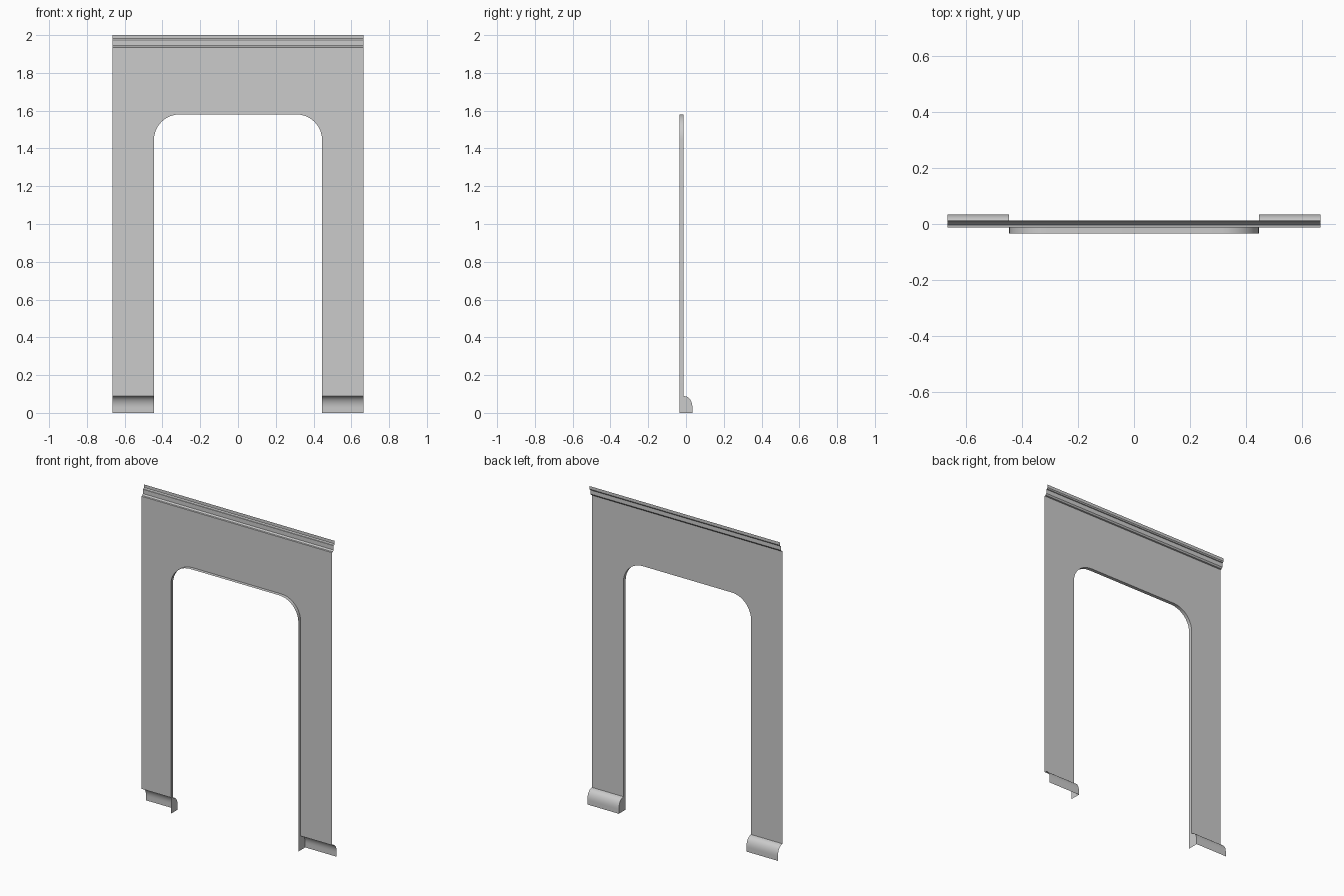
import bpy, bmesh
from math import sin, cos, pi

if "Cube" in bpy.data.objects:
    bpy.data.objects.remove(bpy.data.objects["Cube"])

W, OPEN, TOP, R = 0.665, 0.445, 1.58, 0.135   # half width, half opening, arch top, corner radius
FRONT, WALL, BACK = -0.034, -0.012, 0.034     # reveal edge, wall plane, foot edge
FOOT_Z, CROWN_Z = 0.09, 1.935


def make(name, build):
    bm = bmesh.new()
    build(bm)
    bmesh.ops.remove_doubles(bm, verts=bm.verts, dist=1e-5)
    me = bpy.data.meshes.new(name)
    bm.to_mesh(me)
    bm.free()
    ob = bpy.data.objects.new(name, me)
    bpy.context.collection.objects.link(ob)
    bpy.context.view_layer.objects.active = ob
    ob.select_set(True)
    bpy.ops.object.shade_smooth_by_angle(angle=0.5)
    ob.select_set(False)
    return ob


def face(bm, pts):
    bm.faces.new([bm.verts.new(p) for p in pts])


def strip(bm, a, b):
    for i in range(len(a) - 1):
        face(bm, [a[i], b[i], b[i + 1], a[i + 1]])


# Arch outline from left foot, over the rounded corners, to right foot
N = 10
left = [(-OPEN, 0), (-OPEN, FOOT_Z)]
left += [(-OPEN + R - R * cos(i / N * pi / 2), TOP - R + R * sin(i / N * pi / 2)) for i in range(N + 1)]
arch = left + [(-x, z) for x, z in reversed(left)]

# Foot: short lip, quarter-round and straight drop to the floor
foot = [(WALL, FOOT_Z), (WALL + 0.006, FOOT_Z - 0.002)]
y0, z0, z1 = foot[1][0], 0.028, FOOT_Z - 0.002
foot += [(y0 + (BACK - y0) * sin(i / 8 * pi / 2), z0 + (z1 - z0) * cos(i / 8 * pi / 2)) for i in range(1, 9)]
foot.append((BACK, 0))

# Stepped moulding along the top: upright bands joined by slanted steps
crown = [(WALL, CROWN_Z), (-0.004, 1.937), (0.003, 1.946), (0.003, 1.973),
         (0.008, 1.974), (0.013, 1.981), (0.013, 2.0)]


def wall(bm):
    # Legs with rounded shoulders, then the header across the top
    for s in (-1, 1):
        inner = [(-s * x, WALL, z) for x, z in left[1:]]
        outer = [(s * W, WALL, z) for x, z in left[1:]]
        strip(bm, *((outer, inner) if s < 0 else (inner, outer)))
    header = [(-W, TOP), (R - OPEN, TOP), (OPEN - R, TOP), (W, TOP), (W, CROWN_Z), (-W, CROWN_Z)]
    face(bm, [(x, WALL, z) for x, z in header])
    bmesh.ops.recalc_face_normals(bm, faces=bm.faces[:])


def reveal(bm):
    strip(bm, [(x, FRONT, z) for x, z in arch], [(x, WALL, z) for x, z in arch])
    # Foot ends closing the inner side of each leg
    for s in (-1, 1):
        face(bm, [(s * OPEN, y, z) for y, z in foot + [(WALL, 0)]])


def extrude(profile, x0, x1):
    return lambda bm: strip(bm, [(x0, y, z) for y, z in profile], [(x1, y, z) for y, z in profile])


make("wall_panel", wall)
make("opening_reveal", reveal)
make("crown_moulding", extrude(crown, W, -W))
base = make("base_moulding", extrude(foot, OPEN, W))
base.modifiers.new("Mirror", 'MIRROR').use_axis[0] = True
